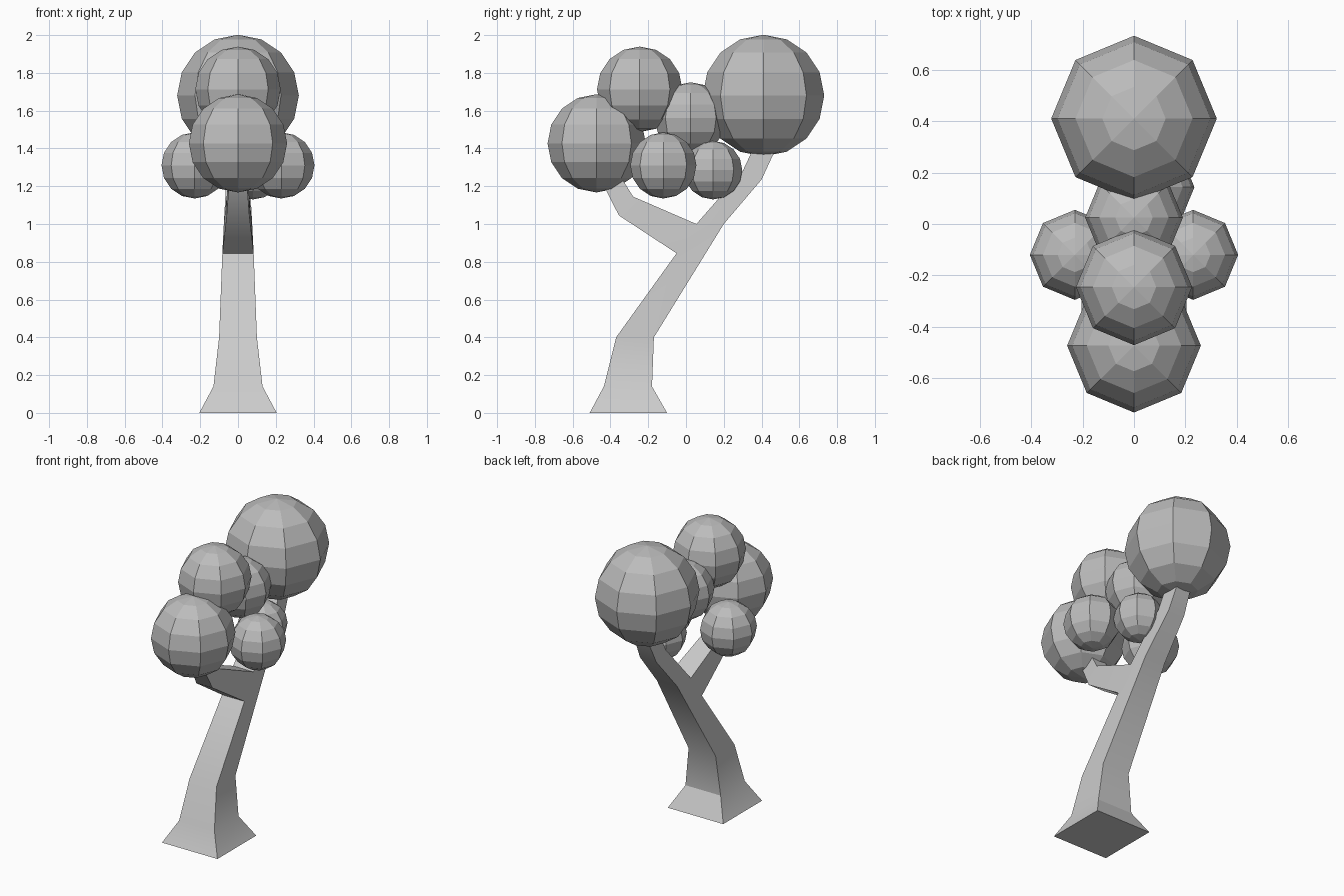
import bpy
import bmesh
import math

cube = bpy.data.objects.get("Cube")
if cube:
    bpy.data.objects.remove(cube, do_unlink=True)


def make_material(name, value):
    mat = bpy.data.materials.new(name)
    mat.use_nodes = True
    colour = (value, value, value, 1.0)
    mat.diffuse_color = colour
    mat.node_tree.nodes["Principled BSDF"].inputs["Base Color"].default_value = colour
    return mat


bark = make_material("light grey", 0.6)
leaf = make_material("grey", 0.5)


def add_object(name, bm, mat):
    bmesh.ops.recalc_face_normals(bm, faces=bm.faces)
    mesh = bpy.data.meshes.new(name)
    bm.to_mesh(mesh)
    bm.free()
    mesh.materials.append(mat)
    obj = bpy.data.objects.new(name, mesh)
    bpy.context.collection.objects.link(obj)
    return obj


# Forked trunk: each section is a (y, z, half width) pair, front and back
base = [((-0.51, 0, 0.205), (-0.10, 0, 0.205)),
        ((-0.435, 0.14, 0.13), (-0.18, 0.14, 0.13)),
        ((-0.37, 0.40, 0.10), (-0.17, 0.40, 0.10))]
crotch = (0.055, 1.0, 0.075)
fork_front = (-0.05, 0.845, 0.083)
fork_back = (0.20, 1.0, 0.075)
back_branch = [(crotch, fork_back),
               ((0.30, 1.28, 0.06), (0.40, 1.235, 0.06)),
               ((0.38, 1.45, 0.05), (0.49, 1.43, 0.05))]
front_branch = [(fork_front, crotch),
                ((-0.355, 1.045, 0.06), (-0.28, 1.145, 0.06)),
                ((-0.46, 1.25, 0.045), (-0.37, 1.29, 0.045))]

bm = bmesh.new()
corners = {}


def corner(point, side):
    y, z, half = point
    key = (point, side)
    if key not in corners:
        corners[key] = bm.verts.new((side * half, y, z))
    return corners[key]


def ring(section):
    front, back = section
    return [corner(front, -1), corner(front, 1), corner(back, 1), corner(back, -1)]


def skin(sections):
    for lower, upper in zip(sections, sections[1:]):
        a, b = ring(lower), ring(upper)
        for i in range(4):
            j = (i + 1) % 4
            bm.faces.new((a[i], a[j], b[j], b[i]))


skin(base + [(fork_front, fork_back)])
skin(back_branch)
skin(front_branch)
for side in (-1, 1):
    bm.faces.new([corner(p, side) for p in (fork_front, fork_back, crotch)])
for end in (base[0], back_branch[-1], front_branch[-1]):
    bm.faces.new(ring(end))
trunk = add_object("trunk", bm, bark)
bpy.ops.object.select_all(action="DESELECT")
trunk.select_set(True)
bpy.context.view_layer.objects.active = trunk
bpy.ops.object.shade_smooth_by_angle(angle=math.radians(30))

# Faceted foliage balls: centre and radius
foliage = {
    "back_foliage": (0, 0.41, 1.68, 0.322),
    "top_foliage": (0, -0.245, 1.713, 0.226),
    "front_foliage": (0, -0.473, 1.427, 0.26),
    "middle_foliage": (0, 0.025, 1.56, 0.19),
    "left_foliage": (0.23, -0.12, 1.31, 0.175),
    "right_foliage": (-0.23, -0.12, 1.31, 0.175),
    "small_foliage": (0.08, 0.143, 1.285, 0.155),
}
for name, (x, y, z, radius) in foliage.items():
    bm = bmesh.new()
    bmesh.ops.create_uvsphere(bm, u_segments=8, v_segments=8, radius=radius)
    bmesh.ops.translate(bm, verts=bm.verts, vec=(x, y, z))
    add_object(name, bm, leaf)
